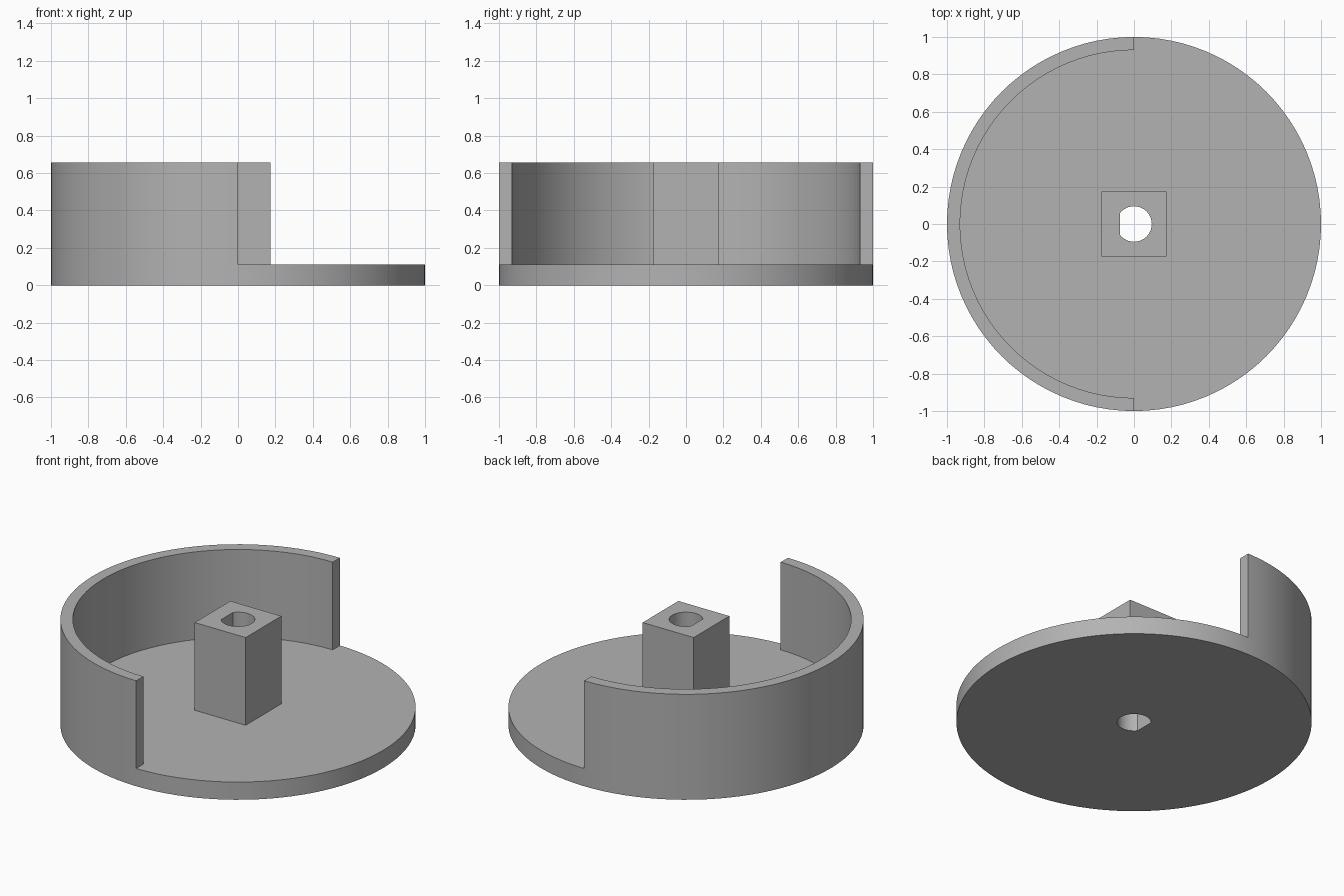
import bpy
import bmesh
from math import cos, sin, pi, radians

if "Cube" in bpy.data.objects:
    bpy.data.objects.remove(bpy.data.objects["Cube"], do_unlink=True)

SEGMENTS = 96
BASE_TOP, RIM_TOP = 0.11, 0.655
BORE = 0.095
FLAT = BORE * cos(radians(37.5))

grey = bpy.data.materials.new("plain grey")
grey.use_nodes = True
colour = (0.45, 0.45, 0.45, 1)
grey.diffuse_color = colour
grey.node_tree.nodes["Principled BSDF"].inputs["Base Color"].default_value = colour


# Radius of each outline as a function of angle
def circle(radius):
    return lambda a: radius


def square(half):
    return lambda a: half / max(abs(cos(a)), abs(sin(a)))


def d_bore(a):
    return min(BORE, FLAT / -cos(a)) if cos(a) < -0.1 else BORE


def sweep(name, outer, inner, z0, z1, first=0, count=SEGMENTS):
    """Solid between two polar outlines; a partial sweep gets end caps."""
    bm = bmesh.new()
    closed = count == SEGMENTS
    sections = []
    for i in range(count if closed else count + 1):
        a = 2 * pi * (first + i) / SEGMENTS
        corners = ((outer, z0), (outer, z1), (inner, z1), (inner, z0))
        sections.append([bm.verts.new((r(a) * cos(a), r(a) * sin(a), z))
                         for r, z in corners])
    for i in range(count):
        s, t = sections[i], sections[(i + 1) % len(sections)]
        for k in range(4):
            n = (k + 1) % 4
            bm.faces.new((s[k], t[k], t[n], s[n]))
    if not closed:
        bm.faces.new(sections[0])
        bm.faces.new(sections[-1])
    bmesh.ops.recalc_face_normals(bm, faces=bm.faces)
    mesh = bpy.data.meshes.new(name)
    bm.to_mesh(mesh)
    bm.free()
    mesh.materials.append(grey)
    obj = bpy.data.objects.new(name, mesh)
    bpy.context.collection.objects.link(obj)
    bpy.ops.object.select_all(action='DESELECT')
    obj.select_set(True)
    bpy.context.view_layer.objects.active = obj
    bpy.ops.object.shade_smooth_by_angle(angle=radians(30))
    return obj


# Round base plate, square shaft post and half-round rim wall
sweep("base_plate", circle(1), d_bore, 0, BASE_TOP)
sweep("shaft_post", square(0.175), d_bore, BASE_TOP, RIM_TOP)
sweep("rim_wall", circle(1), circle(0.93), BASE_TOP, RIM_TOP,
      first=SEGMENTS // 4, count=SEGMENTS // 2)
